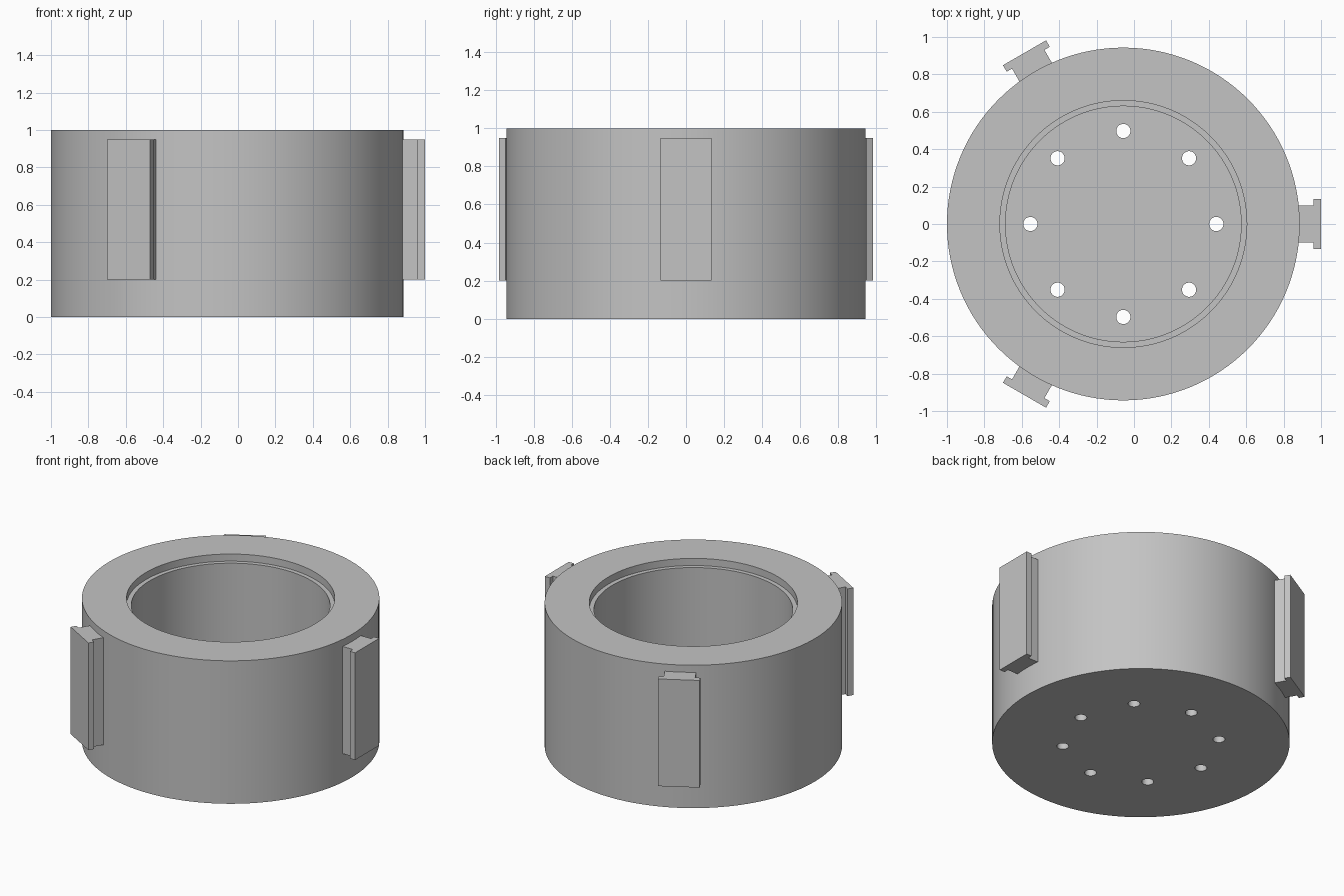
import bpy, bmesh, math
from mathutils import Matrix, Vector

cube = bpy.data.objects.get("Cube")
if cube:
    bpy.data.objects.remove(cube, do_unlink=True)

CENTRE_X = -0.057
GREY = (0.55, 0.55, 0.55, 1.0)

grey = bpy.data.materials.new("plain_grey")
grey.use_nodes = True
grey.diffuse_color = GREY
grey.node_tree.nodes["Principled BSDF"].inputs["Base Color"].default_value = GREY


def add_object(name, bm):
    bmesh.ops.recalc_face_normals(bm, faces=bm.faces)
    mesh = bpy.data.meshes.new(name)
    bm.to_mesh(mesh)
    bm.free()
    mesh.materials.append(grey)
    obj = bpy.data.objects.new(name, mesh)
    obj.location.x = CENTRE_X
    bpy.context.collection.objects.link(obj)
    return obj


def lathe(name, profile, steps):
    bm = bmesh.new()
    verts = [bm.verts.new((r, 0, z)) for r, z in profile]
    edges = [bm.edges.new(pair) for pair in zip(verts, verts[1:])]
    bmesh.ops.spin(bm, geom=verts + edges, axis=(0, 0, 1), cent=(0, 0, 0),
                   angle=math.tau, steps=steps, use_merge=True)
    bmesh.ops.remove_doubles(bm, verts=bm.verts, dist=0.0001)
    # Close the flat floor above and below
    bmesh.ops.holes_fill(bm, edges=[e for e in bm.edges if e.is_boundary], sides=0)
    return add_object(name, bm)


# Cup: outer wall, top rim, stepped recess, bore and floor
cup = lathe("cup_body", [(0.943, 0), (0.943, 1), (0.66, 1), (0.66, 0.95),
                         (0.63, 0.95), (0.63, 0.1)], 128)

# Ring of drain holes through the floor
bm = bmesh.new()
for i in range(8):
    spot = Matrix.Rotation(i * math.tau / 8, 4, "Z") @ Vector((0.497, 0, 0.05))
    bmesh.ops.create_cone(bm, cap_ends=True, segments=32, radius1=0.038,
                          radius2=0.038, depth=0.3, matrix=Matrix.Translation(spot))
cutter = add_object("hole_cutter", bm)

cut = cup.modifiers.new("drain_holes", "BOOLEAN")
cut.operation = "DIFFERENCE"
cut.solver = "EXACT"
cut.object = cutter
bpy.context.view_layer.objects.active = cup
cup.select_set(True)
bpy.ops.object.modifier_apply(modifier=cut.name)
bpy.data.objects.remove(cutter, do_unlink=True)
bpy.ops.object.shade_smooth_by_angle(angle=math.radians(30))

# T-shaped rails around the outside
half = [(0.92, 0.10), (1.017, 0.10), (1.017, 0.133), (1.057, 0.133)]
outline = half + [(x, -y) for x, y in reversed(half)]
for i, name in enumerate(("left_rail", "back_right_rail", "front_right_rail")):
    bm = bmesh.new()
    face = bm.faces.new([bm.verts.new((x, y, 0.2)) for x, y in outline])
    top = bmesh.ops.extrude_face_region(bm, geom=[face])["geom"]
    bmesh.ops.translate(bm, vec=(0, 0, 0.75),
                        verts=[v for v in top if isinstance(v, bmesh.types.BMVert)])
    rail = add_object(name, bm)
    rail.rotation_euler.z = i * math.tau / 3
